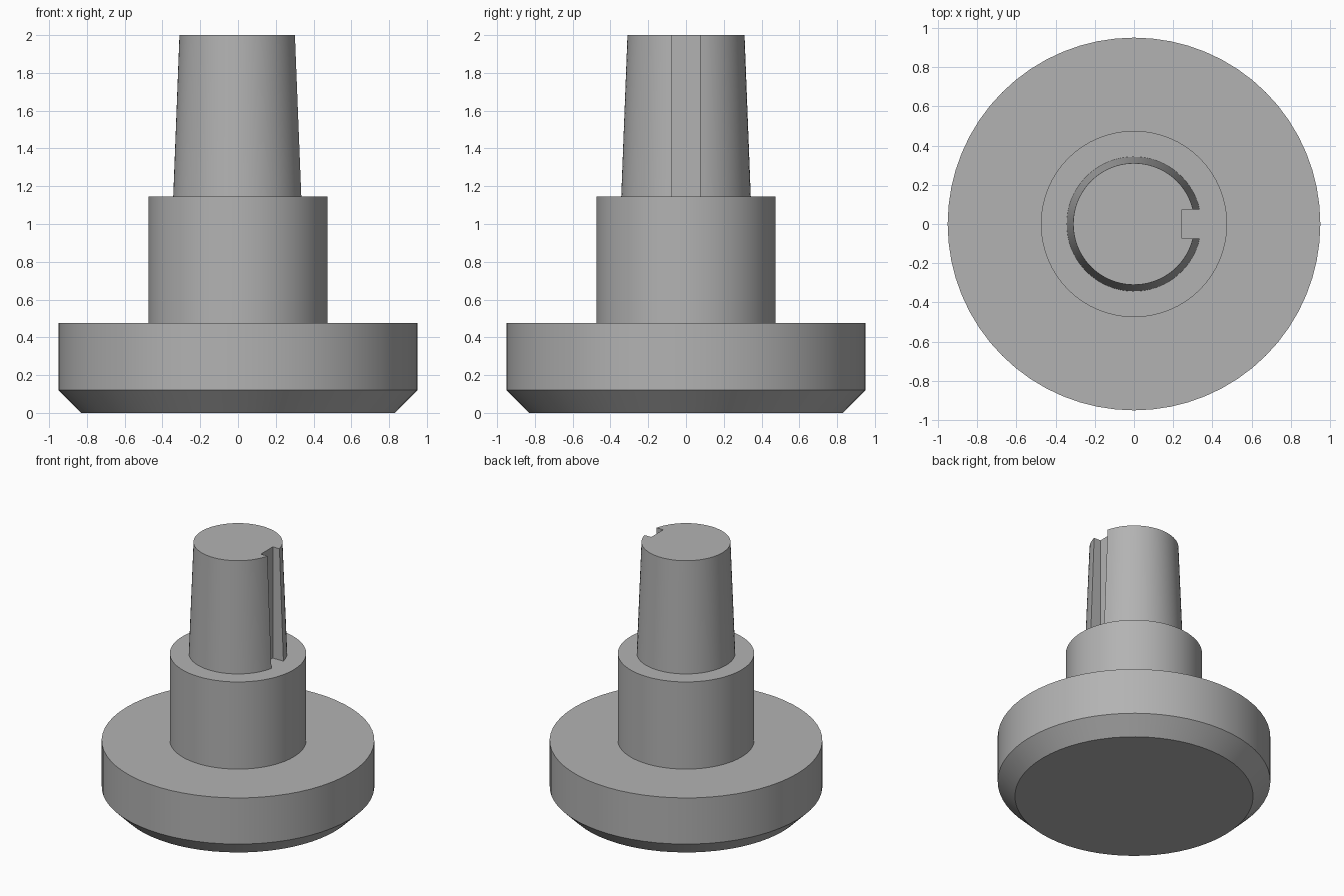
import bpy, bmesh, math

if "Cube" in bpy.data.objects:
    bpy.data.objects.remove(bpy.data.objects["Cube"])

SIDES = 64

steel = bpy.data.materials.new("plain grey")
steel.diffuse_color = (0.45, 0.45, 0.45, 1)
steel.use_nodes = True
steel.node_tree.nodes["Principled BSDF"].inputs["Base Color"].default_value = steel.diffuse_color


def loft(name, rings, cap_bottom):
    """Join matching outlines, given as (z, [(x, y), ...]), into a solid."""
    bm = bmesh.new()
    loops = [[bm.verts.new((x, y, z)) for x, y in pts] for z, pts in rings]
    for low, high in zip(loops, loops[1:]):
        n = len(low)
        for i in range(n):
            j = (i + 1) % n
            bm.faces.new((low[i], low[j], high[j], high[i]))
    bm.faces.new(loops[-1])
    if cap_bottom:
        bm.faces.new(loops[0][::-1])
    mesh = bpy.data.meshes.new(name)
    bm.to_mesh(mesh)
    bm.free()
    obj = bpy.data.objects.new(name, mesh)
    mesh.materials.append(steel)
    bpy.context.collection.objects.link(obj)
    return obj


def circle(r):
    return [(r * math.cos(2 * math.pi * i / SIDES),
             r * math.sin(2 * math.pi * i / SIDES)) for i in range(SIDES)]


def slotted(r, floor=0.245, half=0.073):
    """Circle with a square keyway cut in from +x."""
    a = math.asin(half / r)
    step = (2 * math.pi - 2 * a) / SIDES
    arc = [(r * math.cos(a + i * step), r * math.sin(a + i * step))
           for i in range(SIDES + 1)]
    return arc + [(floor, -half), (floor, half)]


# chamfered flange and collar, turned as one stepped body
loft("flange_and_collar", [(0, circle(0.83)), (0.12, circle(0.95)),
                           (0.475, circle(0.95)), (0.475, circle(0.475)),
                           (1.145, circle(0.475))], True)

# tapered shaft with keyway, standing on the collar
loft("tapered_shaft", [(1.145, slotted(0.343)), (2, slotted(0.31))], False)

# smooth the round sides, keep the steps sharp
for obj in bpy.context.collection.objects:
    obj.select_set(True)
    bpy.context.view_layer.objects.active = obj
bpy.ops.object.shade_smooth_by_angle(angle=math.radians(30))
